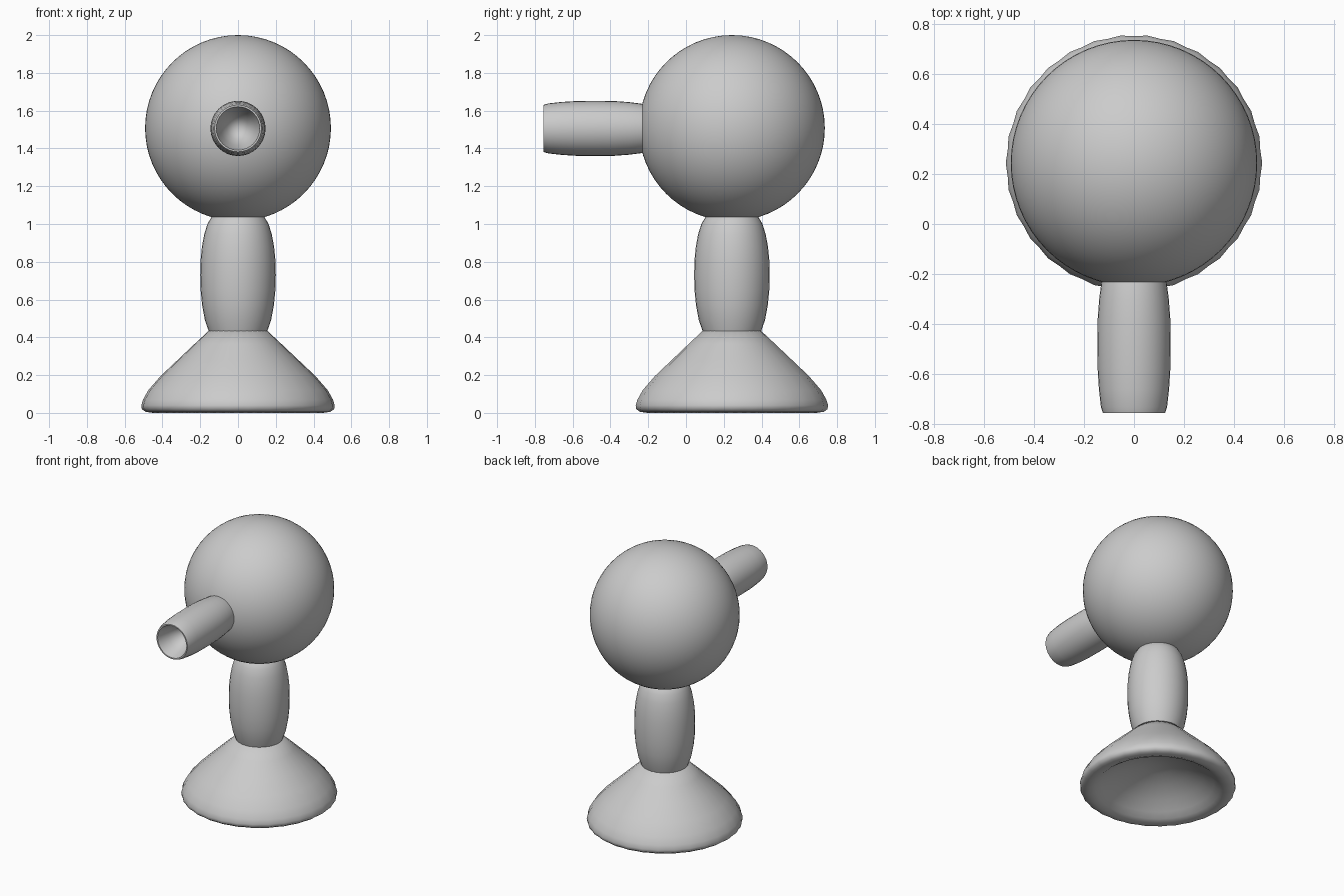
import bpy, bmesh, math
from mathutils import Matrix

if "Cube" in bpy.data.objects:
    bpy.data.objects.remove(bpy.data.objects["Cube"])

CY = 0.243  # shared vertical axis of head, neck and base


def lathe(name, profile, matrix, sides=32, angle=40, flute=0.0):
    """Spin a (radius, height) profile around z, then place it.
    flute pulls every second column slightly inward."""
    bm = bmesh.new()
    rings = []
    for r, h in profile:
        if r == 0:
            rings.append([bm.verts.new((0, 0, h))] * sides)
            continue
        ring = []
        for i in range(sides):
            a, q = 2 * math.pi * i / sides, r * (1 - flute * (i % 2))
            ring.append(bm.verts.new((q * math.cos(a), q * math.sin(a), h)))
        rings.append(ring)
    for a, b in zip(rings, rings[1:]):
        for i in range(sides):
            j = (i + 1) % sides
            bm.faces.new(list(dict.fromkeys((a[i], a[j], b[j], b[i]))))
    bmesh.ops.recalc_face_normals(bm, faces=bm.faces)
    bm.transform(matrix)
    mesh = bpy.data.meshes.new(name)
    bm.to_mesh(mesh)
    bm.free()
    ob = bpy.data.objects.new(name, mesh)
    bpy.context.collection.objects.link(ob)
    bpy.ops.object.select_all(action='DESELECT')
    ob.select_set(True)
    bpy.context.view_layer.objects.active = ob
    bpy.ops.object.shade_smooth_by_angle(angle=math.radians(angle))
    return ob


upright = Matrix.Translation((0, CY, 0))

# Flared, faintly fluted base with a rolled rim and a shallow hollow underneath
lathe("base", [(0, 0.19), (0.10, 0.175), (0.20, 0.145), (0.30, 0.095), (0.37, 0.045),
               (0.41, 0.015), (0.45, 0.0), (0.49, 0.006), (0.509, 0.02), (0.512, 0.04),
               (0.503, 0.07), (0.475, 0.12), (0.41, 0.195), (0.32, 0.28), (0.23, 0.365),
               (0.155, 0.435), (0, 0.45)],
      upright, sides=60, angle=75, flute=0.01)

# Barrel-shaped neck
lathe("neck", [(0, 0.42), (0.152, 0.425), (0.175, 0.49), (0.19, 0.57), (0.198, 0.65),
               (0.2, 0.73), (0.198, 0.81), (0.191, 0.88), (0.179, 0.945),
               (0.162, 1.0), (0.138, 1.04), (0.10, 1.07), (0, 1.08)], upright)

# Round head
bpy.ops.mesh.primitive_uv_sphere_add(segments=64, ring_count=32, radius=0.492,
                                     location=(0, CY, 1.508))
bpy.context.object.name = "head"
bpy.ops.object.shade_smooth()

# Hollow nozzle pointing forward
forward = Matrix.Translation((0, 0, 1.506)) @ Matrix.Rotation(math.radians(90), 4, 'X')
lathe("nozzle", [(0, 0.15), (0.115, 0.17), (0.13, 0.23), (0.139, 0.30), (0.145, 0.38),
                 (0.146, 0.48), (0.145, 0.58), (0.14, 0.66), (0.132, 0.73), (0.124, 0.755),
                 (0.115, 0.755), (0.108, 0.73), (0.09, 0.67), (0.06, 0.61), (0, 0.56)],
      forward)
